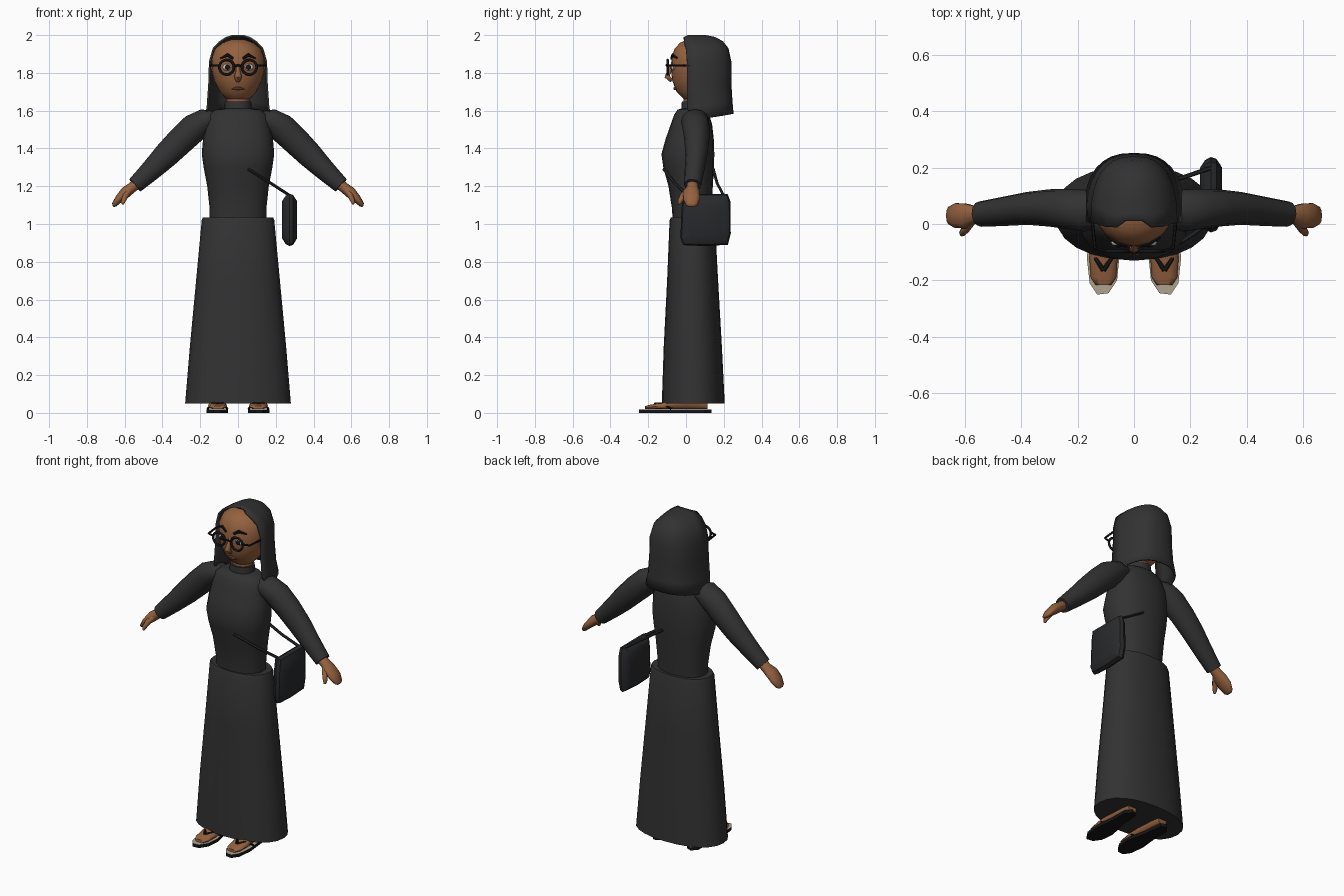
import bpy, bmesh, math
from mathutils import Vector


def material(name, rgb):
    m = bpy.data.materials.new(name)
    m.diffuse_color = (*rgb, 1)
    return m


CLOTH = material("charcoal_cloth", (0.032, 0.032, 0.033))
SKIN = material("brown_skin", (0.30, 0.12, 0.05))
BLACK = material("black_frame", (0.008, 0.008, 0.009))
BAG = material("dark_leather", (0.022, 0.023, 0.025))
BEIGE = material("beige_insole", (0.42, 0.36, 0.27))
LIPS = material("brown_lips", (0.17, 0.06, 0.035))
WHITE = material("eye_white", (0.6, 0.57, 0.52))


def finish(bm, name, mat, angle=40, fix=True):
    if fix:
        bmesh.ops.recalc_face_normals(bm, faces=bm.faces)
    me = bpy.data.meshes.new(name)
    bm.to_mesh(me)
    bm.free()
    me.materials.append(mat)
    me.shade_smooth()
    me.set_sharp_from_angle(angle=math.radians(angle))
    ob = bpy.data.objects.new(name, me)
    bpy.context.collection.objects.link(ob)
    return ob


def loft(name, rings, mat, closed=True, caps=(True, True), angle=40, fix=True):
    """Skin a list of point rings, each with the same number of points."""
    bm = bmesh.new()
    vs = [[bm.verts.new(p) for p in r] for r in rings]
    n = len(vs[0])
    for a, b in zip(vs, vs[1:]):
        for j in range(n if closed else n - 1):
            k = (j + 1) % n
            bm.faces.new((a[j], a[k], b[k], b[j]))
    if caps[0]:
        bm.faces.new(vs[0][::-1])
    if caps[1]:
        bm.faces.new(vs[-1])
    return finish(bm, name, mat, angle, fix)


def spow(v, p):
    return math.copysign(abs(v) ** p, v)


def body(name, levels, mat, n=20, p=0.9, angle=40):
    """Stacked level ovals: (z, half width, front y, back y)."""
    rings = []
    for z, hw, yf, yb in levels:
        rings.append([(hw * spow(math.cos(t), p),
                       (yf + yb) / 2 + (yb - yf) / 2 * spow(math.sin(t), p), z)
                      for t in [2 * math.pi * i / n for i in range(n)]])
    return loft(name, rings, mat, angle=angle)


def tube(name, pts, radii, mat, n=8, ref=(0, 1, 0), side=1, angle=40):
    """Sweep ovals along a path; radii are (across, along ref)."""
    pts = [Vector(p) for p in pts]
    rings = []
    for i, c in enumerate(pts):
        d = (pts[min(i + 1, len(pts) - 1)] - pts[max(i - 1, 0)]).normalized()
        v = Vector(ref)
        v = (v - d * v.dot(d)).normalized()
        u = d.cross(v)
        ru, rv = radii[i] if isinstance(radii, list) else (radii, radii)
        ring = []
        for j in range(n):
            t = 2 * math.pi * j / n
            q = c + u * ru * math.cos(t) + v * rv * math.sin(t)
            ring.append((q.x * side, q.y, q.z))
        rings.append(ring)
    return loft(name, rings, mat, angle=angle)


def ball(name, loc, size, mat):
    bm = bmesh.new()
    bmesh.ops.create_uvsphere(bm, u_segments=12, v_segments=8, radius=1)
    for v in bm.verts:
        v.co = Vector(loc) + Vector(a * b for a, b in zip(v.co, size))
    return finish(bm, name, mat)


# Clothing: skirt, fitted top and high neck
body("skirt", [(0.05, 0.28, -0.128, 0.205), (0.35, 0.255, -0.118, 0.19),
               (0.7, 0.222, -0.1, 0.17), (1.02, 0.192, -0.087, 0.153),
               (1.035, 0.186, -0.08, 0.147)], CLOTH, n=24)
body("top", [(1.0, 0.15, -0.07, 0.13), (1.08, 0.15, -0.074, 0.134),
             (1.2, 0.163, -0.093, 0.142), (1.3, 0.182, -0.12, 0.148),
             (1.37, 0.192, -0.13, 0.15), (1.45, 0.185, -0.108, 0.147),
             (1.53, 0.17, -0.08, 0.138), (1.58, 0.155, -0.062, 0.122),
             (1.605, 0.12, -0.045, 0.11), (1.612, 0.08, -0.025, 0.1)], CLOTH)
body("neck", [(1.58, 0.075, -0.028, 0.11), (1.648, 0.07, -0.022, 0.105)], CLOTH, p=1)
body("throat", [(1.64, 0.06, -0.012, 0.1), (1.7, 0.06, -0.012, 0.1)], SKIN, n=12, p=1)

# Head
body("head", [(1.65, 0.035, 0.005, 0.08), (1.665, 0.065, -0.015, 0.11),
              (1.70, 0.098, -0.05, 0.15), (1.76, 0.127, -0.073, 0.18),
              (1.82, 0.142, -0.08, 0.2), (1.88, 0.141, -0.077, 0.2),
              (1.93, 0.121, -0.06, 0.185), (1.96, 0.082, -0.03, 0.15),
              (1.977, 0.035, 0.01, 0.1)], SKIN, n=24, p=1, angle=60)

# Head scarf: open-fronted arcs, closed on top: (z front, z back, half width, front y, back y)
arcs = []
for zf, zb, hw, yf, yb in [(1.555, 1.583, 0.178, 0.03, 0.252),
                           (1.62, 1.65, 0.166, 0.005, 0.246),
                           (1.75, 1.75, 0.157, 0.005, 0.24),
                           (1.86, 1.86, 0.154, 0.005, 0.24),
                           (1.93, 1.93, 0.134, 0.0, 0.225),
                           (1.967, 1.967, 0.1, -0.01, 0.196),
                           (1.99, 1.99, 0.064, -0.012, 0.155),
                           (2.0, 2.0, 0.032, 0.01, 0.105)]:
    arc = []
    for i in range(17):
        t = math.pi * i / 16
        s = max(math.sin(t), 0)
        arc.append((hw * spow(math.cos(t), 0.8), yf + (yb - yf) * s ** 0.8, zf + (zb - zf) * s))
    arcs.append(arc)
scarf = loft("head_scarf", arcs, CLOTH, closed=False, caps=(False, True), angle=50, fix=False)
thick = scarf.modifiers.new("thickness", 'SOLIDIFY')
thick.thickness = 0.011
thick.offset = -1

# Nose and mouth
tube("nose", [(0, -0.07, 1.845), (0, -0.088, 1.81), (0, -0.1, 1.78), (0, -0.075, 1.757)],
     [(0.009, 0.01), (0.012, 0.012), (0.021, 0.014), (0.012, 0.01)], SKIN, angle=60)
tube("mouth", [(-0.032, -0.05, 1.712), (-0.012, -0.06, 1.717), (0.012, -0.06, 1.717),
               (0.032, -0.05, 1.712)],
     [(0.003, 0.003), (0.009, 0.008), (0.009, 0.008), (0.003, 0.003)], LIPS, n=6)

# Glasses bridge
tube("glasses_bridge", [(-0.02, -0.098, 1.835), (0, -0.104, 1.841), (0.02, -0.098, 1.835)],
     0.006, BLACK, n=6)

for s, tag in ((1, "left"), (-1, "right")):
    # Eyes, brows and glasses
    ball("eye_" + tag, (s * 0.056, -0.067, 1.83), (0.026, 0.012, 0.018), WHITE)
    ball("pupil_" + tag, (s * 0.055, -0.077, 1.83), (0.014, 0.006, 0.014), BLACK)
    tube("eyebrow_" + tag, [(0.026, -0.078, 1.876), (0.055, -0.071, 1.895), (0.092, -0.047, 1.878)],
         [(0.007, 0.006), (0.01, 0.006), (0.004, 0.005)], BLACK, n=6, side=s)
    rim = [[(s * (0.06 + (0.039 + 0.007 * math.cos(b)) * math.cos(a)),
             -0.097 + 0.007 * math.sin(b),
             1.83 + (0.039 + 0.007 * math.cos(b)) * math.sin(a))
            for b in [math.pi * j / 3 for j in range(6)]]
           for a in [math.pi * i / 9 for i in range(19)]]
    loft("glasses_rim_" + tag, rim, BLACK, caps=(False, False), angle=80)
    tube("glasses_arm_" + tag, [(0.098, -0.097, 1.838), (0.138, -0.085, 1.838), (0.149, 0.02, 1.838)],
         0.006, BLACK, n=6, ref=(0, 0, 1), side=s)

    # Sleeve, hand and fingers
    tube("sleeve_" + tag, [(0.11, 0.045, 1.56), (0.17, 0.047, 1.548), (0.23, 0.053, 1.51),
                           (0.30, 0.057, 1.445), (0.38, 0.055, 1.365), (0.46, 0.045, 1.285),
                           (0.545, 0.035, 1.205)],
         [(0.035, 0.055), (0.064, 0.074), (0.076, 0.072), (0.074, 0.066), (0.068, 0.058),
          (0.056, 0.052), (0.044, 0.045)], CLOTH, n=12, side=s)
    tube("hand_" + tag, [(0.52, 0.035, 1.225), (0.565, 0.034, 1.19), (0.595, 0.028, 1.167),
                         (0.63, 0.03, 1.133), (0.655, 0.03, 1.102), (0.661, 0.03, 1.093)],
         [(0.028, 0.03), (0.028, 0.032), (0.03, 0.046), (0.022, 0.046), (0.014, 0.032),
          (0.005, 0.015)], SKIN, n=10, side=s, angle=60)
    tube("thumb_" + tag, [(0.575, 0.01, 1.175), (0.595, -0.015, 1.15), (0.608, -0.032, 1.12),
                          (0.61, -0.038, 1.105)],
         [(0.016, 0.016), (0.017, 0.016), (0.013, 0.012), (0.006, 0.006)], SKIN, side=s,
         ref=(1, 0, 0), angle=60)

    # Sandal sole with a pale upper face
    outline = [(0.09, -0.245), (0.13, -0.25), (0.157, -0.21), (0.167, -0.12), (0.155, 0.0),
               (0.155, 0.1), (0.125, 0.135), (0.09, 0.12), (0.078, 0.0), (0.052, -0.12),
               (0.06, -0.2)]
    sole = loft("sandal_sole_" + tag, [[(s * x, y, z) for x, y in outline] for z in (0, 0.019)], BLACK)
    sole.data.materials.append(BEIGE)
    for f in sole.data.polygons:
        if f.normal.z > 0.9:
            f.material_index = 1

    # Foot and sandal straps
    foot = []
    for y, hw, top in [(-0.216, 0.028, 0.036), (-0.19, 0.045, 0.044), (-0.12, 0.05, 0.055),
                       (-0.03, 0.043, 0.085), (0.06, 0.038, 0.09), (0.115, 0.028, 0.07)]:
        mid, half = (0.019 + top) / 2, (top - 0.019) / 2
        foot.append([(s * (0.108 + hw * spow(math.cos(t), 0.7)), y, mid + half * spow(math.sin(t), 0.7))
                     for t in [math.pi * j / 5 for j in range(10)]])
    loft("foot_" + tag, foot, SKIN, angle=60)
    for x in (0.057, 0.16):
        tube("sandal_strap_" + tag, [(0.108, -0.165, 0.05), ((x + 0.108) / 2, -0.125, 0.052),
                                     (x, -0.08, 0.022)], [(0.008, 0.005)] * 3, BLACK,
             n=6, ref=(0, 0, 1), side=s)

# Shoulder bag: lens-shaped pouch
pouch = [(-0.012, 1.16), (0.22, 1.16), (0.235, 1.12), (0.237, 0.95), (0.222, 0.89),
         (0.1, 0.883), (-0.015, 0.888), (-0.03, 0.925), (-0.022, 1.1)]
loft("bag", [[(x, 0.105 + (y - 0.105) * k, 1.025 + (z - 1.025) * k) for y, z in pouch]
             for x, k in ((0.234, 0.72), (0.252, 0.92), (0.272, 1), (0.292, 0.95), (0.312, 0.72))],
     BAG, angle=35)

# Bag straps, front and back
tube("bag_strap_front", [(0.275, 0.01, 1.15), (0.175, -0.058, 1.215), (0.055, -0.118, 1.29)],
     0.008, BAG, n=6, ref=(0, 0, 1))
tube("bag_strap_back", [(0.275, 0.2, 1.15), (0.175, 0.165, 1.215), (0.055, 0.143, 1.295)],
     0.008, BAG, n=6, ref=(0, 0, 1))
